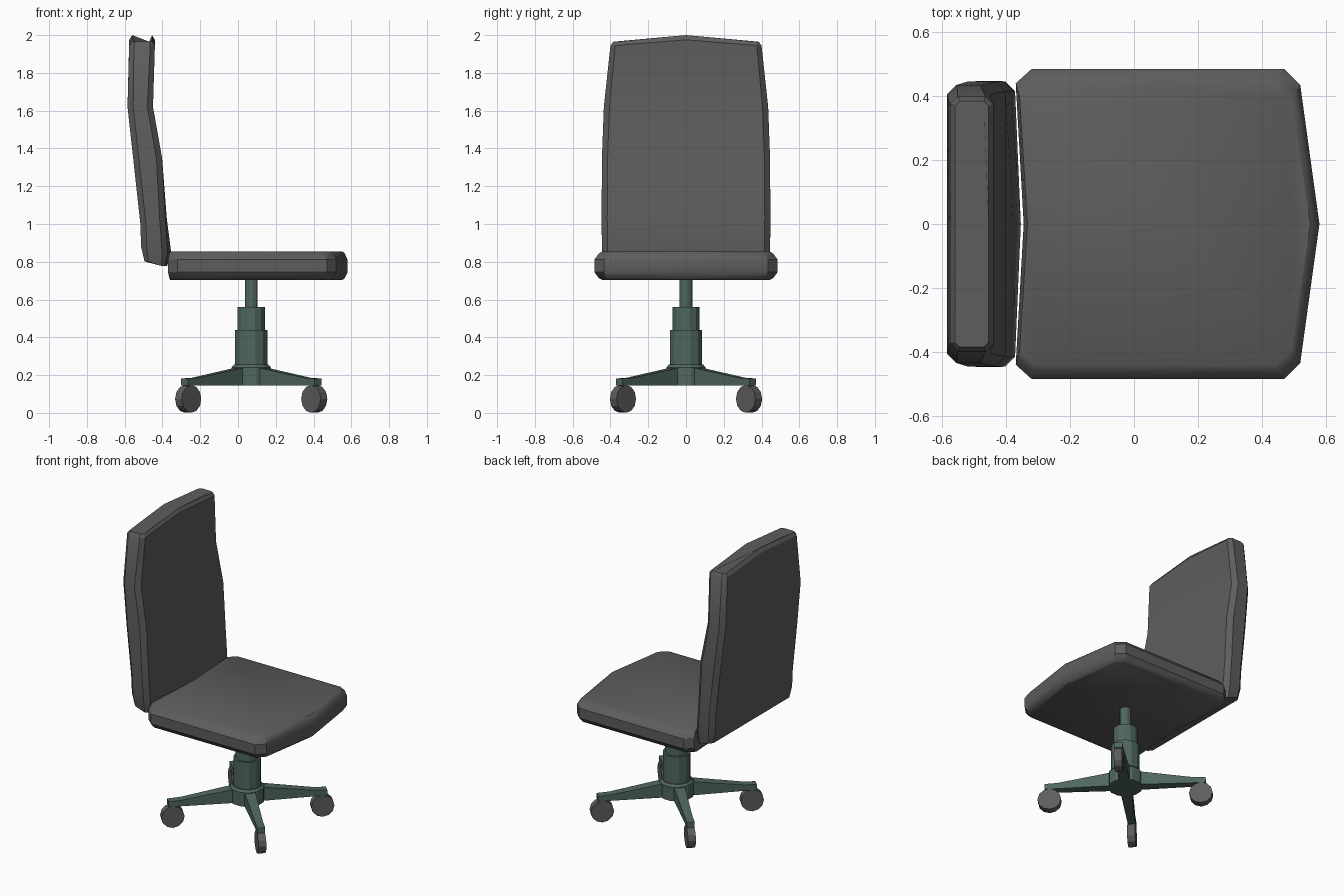
import bpy, bmesh, math
from mathutils import Matrix

if "Cube" in bpy.data.objects:
    bpy.data.objects.remove(bpy.data.objects["Cube"])


def material(name, rgb):
    m = bpy.data.materials.new(name)
    m.diffuse_color = (*rgb, 1)
    m.use_nodes = True
    m.node_tree.nodes["Principled BSDF"].inputs["Base Color"].default_value = m.diffuse_color
    return m


GREY = material("dark_grey", (0.11, 0.11, 0.11))
TEAL = material("teal_metal", (0.08, 0.135, 0.118))
CX = 0.07  # column axis


def loft(name, rings, mat, smooth=False):
    """Skin a stack of closed rings and cap both ends."""
    bm = bmesh.new()
    loops = [[bm.verts.new(p) for p in r] for r in rings]
    n = len(loops[0])
    for a, b in zip(loops, loops[1:]):
        for i in range(n):
            j = (i + 1) % n
            bm.faces.new((a[i], a[j], b[j], b[i]))
    bm.faces.new(loops[0][::-1])
    bm.faces.new(loops[-1])
    bmesh.ops.recalc_face_normals(bm, faces=bm.faces)
    me = bpy.data.meshes.new(name)
    bm.to_mesh(me)
    bm.free()
    ob = bpy.data.objects.new(name, me)
    bpy.context.collection.objects.link(ob)
    me.materials.append(mat)
    if smooth:
        bpy.ops.object.select_all(action='DESELECT')
        ob.select_set(True)
        bpy.context.view_layer.objects.active = ob
        bpy.ops.object.shade_smooth_by_angle(angle=math.radians(32))
    return ob


def circle(r, z, n=12):
    return [(CX + r * math.cos(math.tau * (i + .5) / n),
             r * math.sin(math.tau * (i + .5) / n), z) for i in range(n)]


# Seat cushion: outline stacked with rounded edges
outline = [(0.58, 0), (0.52, 0.435), (0.47, 0.485), (-0.32, 0.485), (-0.37, 0.44),
           (-0.345, 0), (-0.37, -0.44), (-0.32, -0.485), (0.47, -0.485), (0.52, -0.435)]


def seat_ring(z, k):
    return [(x - 0.028 * k if x > 0 else x + 0.012 * k, y * (1 - 0.09 * k), z)
            for x, y in outline]


loft("seat", [seat_ring(z, k) for z, k in
              ((0.703, 1), (0.713, 0.55), (0.745, 0), (0.812, 0), (0.844, 0.55), (0.855, 1))],
     GREY, True)


# Backrest: chamfered sections (back x, back z, front x, front z, half width, chamfer, bulge, arch)
def back_ring(xb, zb, xf, zf, w, c, bulge, arch):
    half = [(xf, w - c, zf), (xf - c, w, zf), (xb + c, w, zb), (xb, w - c, zb)]
    return ([(xf + bulge, 0, zf + arch)] + half + [(xb, 0, zb + arch)]
            + [(x, -y, z) for x, y, z in reversed(half)])


loft("backrest", [back_ring(*s) for s in (
    (-0.495, 0.802, -0.385, 0.778, 0.43, 0.02, 0.01, 0),
    (-0.513, 0.88, -0.372, 0.85, 0.445, 0.03, 0.018, 0),
    (-0.517, 1.0, -0.385, 1.03, 0.447, 0.03, 0.008, 0),
    (-0.552, 1.32, -0.402, 1.35, 0.445, 0.03, 0, 0),
    (-0.585, 1.62, -0.45, 1.62, 0.435, 0.03, 0, 0),
    (-0.576, 1.945, -0.44, 1.945, 0.4, 0.025, 0, 0.03),
    (-0.56, 1.965, -0.455, 1.965, 0.385, 0.015, 0, 0.035))], GREY, True)

# Gas-lift column and hub
for name, profile in (
        ("lift_rod", ((0.035, 0.54), (0.035, 0.71))),
        ("column_sleeve", ((0.075, 0.43), (0.075, 0.56))),
        ("column_body", ((0.088, 0.23), (0.088, 0.44))),
        ("base_hub", ((0.108, 0.145), (0.108, 0.24), (0.095, 0.255)))):
    loft(name, [circle(r, z) for r, z in profile], TEAL)

# Four diagonal legs with castors
for i in range(4):
    turn = Matrix.Translation((CX, 0, 0)) @ Matrix.Rotation(math.radians(45 + 90 * i), 4, 'Z')
    leg = [[(r, -w, 0.145), (r, w, 0.145), (r, w, top), (r, -w, top)]
           for r, w, top in ((0.06, 0.035, 0.243), (0.42, 0.025, 0.186), (0.5, 0.025, 0.182))]
    loft(f"leg_{i + 1}", leg, TEAL).matrix_world = turn
    wheel = [[(0.472 + 0.073 * math.cos(math.tau * k / 12), y,
               0.074 + 0.073 * math.sin(math.tau * k / 12)) for k in range(12)]
             for y in (-0.025, 0.025)]
    loft(f"castor_{i + 1}", wheel, GREY).matrix_world = turn
